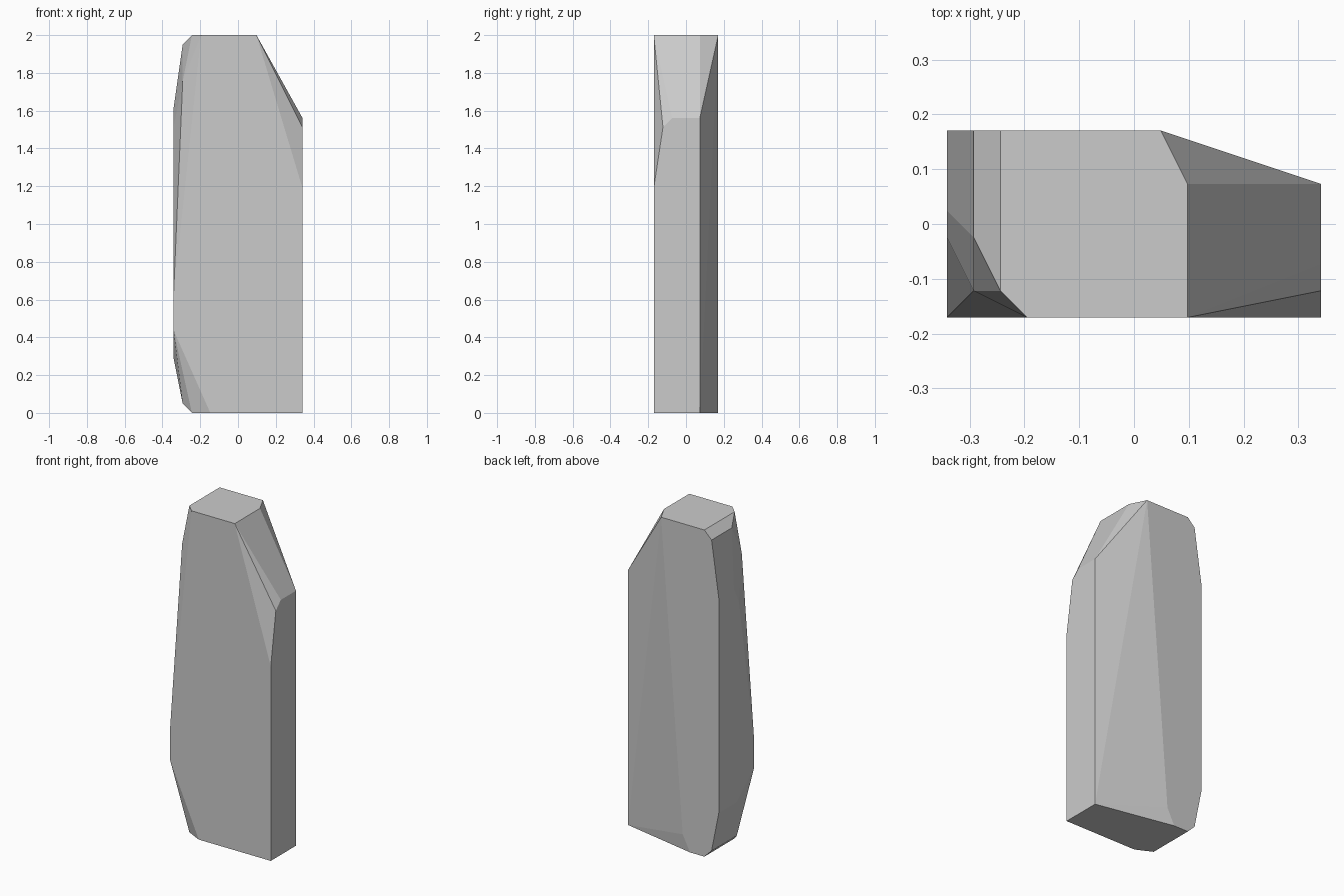
import bpy, bmesh

if "Cube" in bpy.data.objects:
    bpy.data.objects.remove(bpy.data.objects["Cube"])

U = 2 / 41  # the rock's corners sit on a regular grid of this step

# corner points grouped by height, in grid steps: z -> [(x, y), ...]
layers = {
    41:   [(-5, -2.5), (-4, -3.5), (2, -3.5), (2, 1.5), (1, 3.5), (-5, 3.5)],  # flat top
    40:   [(-6, 3.5), (-6, -0.5)],                                             # top left bevel
    36:   [(-6, -2.5)],
    33:   [(-7, 3.5), (-7, 0.5)],                                              # left face, upper edge
    31:   [(-7, -0.5), (7, -2.5)],
    32:   [(7, 1.5), (7, -1.5)],                                               # right shoulder
    24.4: [(7, -3.5)],
    12.6: [(-7, -3.5)],                                                        # left front edge
    9:    [(-7, -3.5)],
    6:    [(-7, 3.5), (-7, 0)],                                                # left face, lower edge
    2:    [(-2, 3.5)],
    1:    [(-6, 3.5), (-6, -1.5)],                                             # bottom left bevel
    0:    [(-5, 3.5), (-5, -2.5), (-3, -3.5), (7, -3.5), (7, 1.5), (-3, 3.5)], # flat base
}

# standing stone: the convex skin around those corners
bm = bmesh.new()
for z, points in layers.items():
    for x, y in points:
        bm.verts.new((x * U, y * U, z * U))
hull = bmesh.ops.convex_hull(bm, input=bm.verts[:])
loose = [v for v in bm.verts if not v.link_faces]
bmesh.ops.delete(bm, geom=loose, context='VERTS')
bmesh.ops.dissolve_limit(bm, angle_limit=0.01, verts=bm.verts[:], edges=bm.edges[:])
bmesh.ops.recalc_face_normals(bm, faces=bm.faces[:])

mesh = bpy.data.meshes.new("standing_stone")
bm.to_mesh(mesh)
bm.free()
stone = bpy.data.objects.new("standing_stone", mesh)
bpy.context.collection.objects.link(stone)
